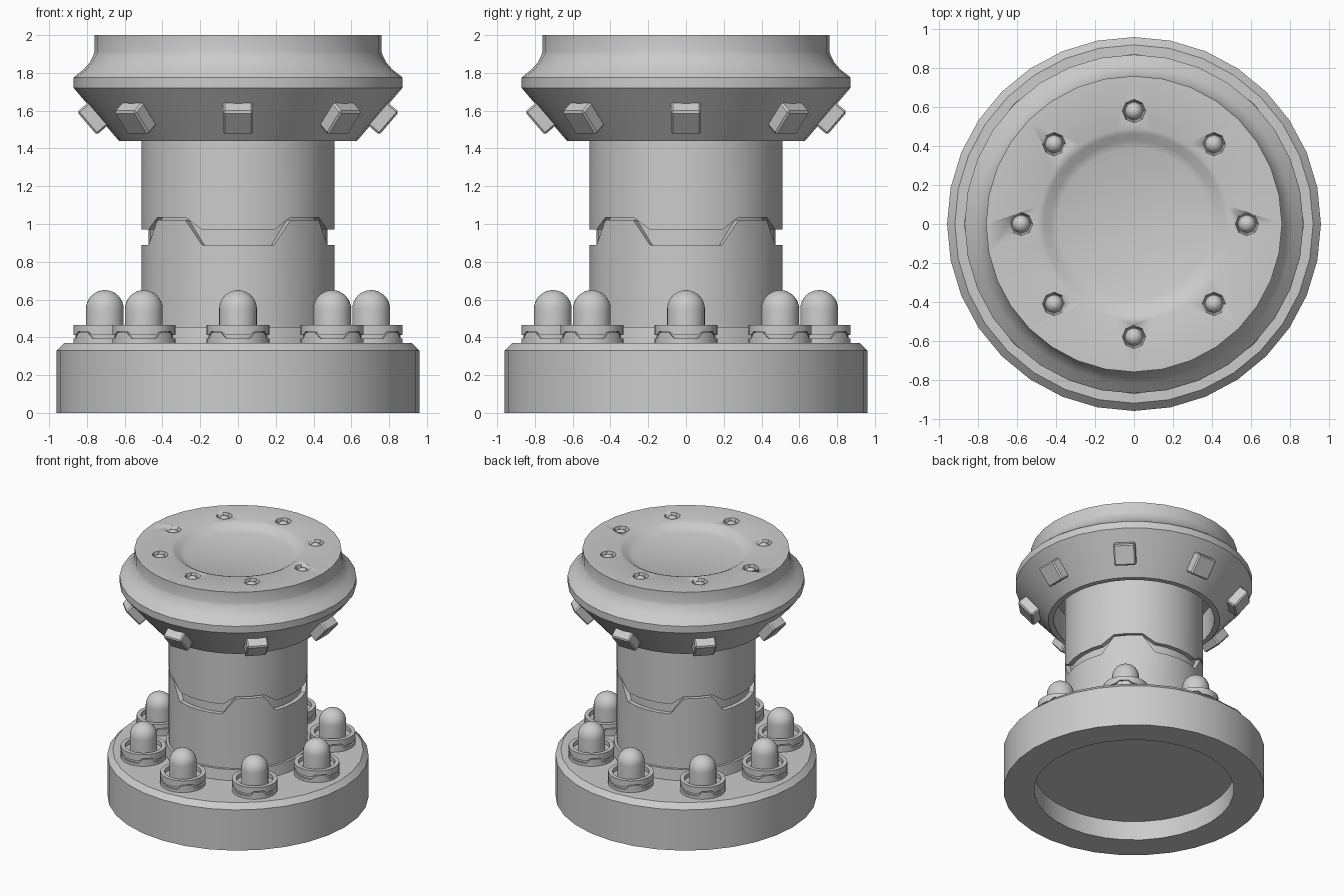
import bpy, bmesh, math
from mathutils import Matrix, Vector

if "Cube" in bpy.data.objects:
    bpy.data.objects.remove(bpy.data.objects["Cube"])

TAU = math.tau
EVEN = [i * 360 / 32 for i in range(32)]
# Angles that hit the corners of the interlocking seam, four repeats per turn
SEAM = [q * 90 + a for q in range(4) for a in (-22, -11, 0, 11, 22, 33, 45, 57)]


def wave(deg):
    """0 on the low stretches of the seam, 1 on the raised stretches."""
    d = abs((deg + 45) % 90 - 45)
    return min(max((d - 22) / 11, 0), 1)


def finish(bm, name, angle=30):
    bmesh.ops.recalc_face_normals(bm, faces=bm.faces)
    mesh = bpy.data.meshes.new(name)
    bm.to_mesh(mesh)
    bm.free()
    ob = bpy.data.objects.new(name, mesh)
    bpy.context.collection.objects.link(ob)
    bpy.ops.object.select_all(action='DESELECT')
    ob.select_set(True)
    bpy.context.view_layer.objects.active = ob
    bpy.ops.object.shade_smooth_by_angle(angle=math.radians(angle))
    return ob


def lathe(name, profile, angles=EVEN, closed=False, at=(0, 0)):
    """Spin (radius, z[, seam height]) points; open profiles get end caps."""
    bm = bmesh.new()
    rings = []
    for r, z, *h in profile:
        ring = []
        for a in angles:
            t = math.radians(a)
            dz = h[0] * wave(a) if h else 0
            ring.append(bm.verts.new((at[0] + r * math.cos(t), at[1] + r * math.sin(t), z + dz)))
        rings.append(ring)
    pairs = list(zip(rings, rings[1:]))
    if closed:
        pairs.append((rings[-1], rings[0]))
    else:
        bm.faces.new(rings[0])
        bm.faces.new(rings[-1])
    n = len(angles)
    for lo, hi in pairs:
        for i in range(n):
            j = (i + 1) % n
            bm.faces.new((lo[i], lo[j], hi[j], hi[i]))
    return finish(bm, name)


def seam_tube(name, r, inner, z0, z1, h0=0, h1=0, at=(0, 0)):
    """Tube whose bottom and/or top edge follows the seam."""
    return lathe(name, [(r, z0, h0), (r, z1, h1), (inner, z1, h1), (inner, z0, h0)],
                 SEAM, True, at)


def around(radius, count=8):
    for i in range(count):
        t = i * TAU / count
        yield i, t, (radius * math.cos(t), radius * math.sin(t))


# Base with a hollow underside and a low collar around the column
lathe("base", [(0.735, 0.155), (0.735, 0), (0.96, 0), (0.96, 0.33), (0.92, 0.37),
               (0.54, 0.37), (0.53, 0.455), (0.45, 0.455)])

# Column: two interlocking sleeves over a core
lathe("column_core", [(0.475, 0.36), (0.475, 1.7)])
seam_tube("column_lower_sleeve", 0.51, 0.47, 0.37, 0.89, h1=0.13)
seam_tube("column_upper_sleeve", 0.51, 0.47, 0.97, 1.68, h0=0.065)

# Domed bolts in small split collars
for i, t, p in around(0.705):
    lathe(f"bolt_collar_core_{i}", [(0.155, 0.36), (0.155, 0.43)], at=p)
    seam_tube(f"bolt_collar_lower_{i}", 0.167, 0.135, 0.365, 0.393, h1=0.032, at=p)
    seam_tube(f"bolt_collar_upper_{i}", 0.167, 0.135, 0.412, 0.465, h0=0.02, at=p)
    dome = [(0.1 * math.cos(k * TAU / 32), 0.55 + 0.1 * math.sin(k * TAU / 32)) for k in range(8)]
    lathe(f"bolt_dome_{i}", [(0.1, 0.4)] + dome + [(0.004, 0.65)], at=p)

# Head: flared underside, rim, concave shoulder and dished top
head = lathe("head", [(0.48, 1.65), (0.58, 1.65), (0.59, 1.44), (0.63, 1.44), (0.87, 1.72),
                      (0.87, 1.775), (0.86, 1.785), (0.815, 1.82), (0.785, 1.855),
                      (0.765, 1.895), (0.76, 1.91), (0.76, 2.0), (0.49, 2.0), (0.465, 1.99),
                      (0.43, 1.965), (0.39, 1.95)])

# Countersunk octagonal pockets in the top
bm = bmesh.new()
for i, t, p in around(0.58):
    bmesh.ops.create_cone(bm, cap_ends=True, segments=8, radius1=0.05, radius2=0.07, depth=0.08,
                          matrix=Matrix.Translation((*p, 2.0)))
cutter = finish(bm, "pocket_cutter")
cutter.hide_render = True
mod = head.modifiers.new("pockets", 'BOOLEAN')
mod.object = cutter
mod.operation = 'DIFFERENCE'
mod.solver = 'EXACT'
bpy.context.view_layer.objects.active = head
bpy.ops.object.modifier_apply(modifier=mod.name)
bpy.data.objects.remove(cutter)

# Round studs seated in the pockets
bm = bmesh.new()
for i, t, p in around(0.58):
    bmesh.ops.create_uvsphere(bm, u_segments=16, v_segments=10, radius=0.046,
                              matrix=Matrix.Translation((*p, 1.954)))
finish(bm, "top_studs")

# Blocks standing square on the flared underside
slope = math.atan2(0.28, 0.24)
for i, t, p in around(0.747):
    bm = bmesh.new()
    bmesh.ops.create_cube(bm, size=1, matrix=Matrix.Diagonal((0.16, 0.16, 0.14, 1)))
    bmesh.ops.bevel(bm, geom=bm.edges[:], offset=0.01, segments=1, affect='EDGES')
    bm.transform(Matrix.Translation((*p, 1.578)) @ Matrix.Rotation(t, 4, 'Z')
                 @ Matrix.Rotation(-slope, 4, 'Y'))
    finish(bm, f"head_block_{i}")
